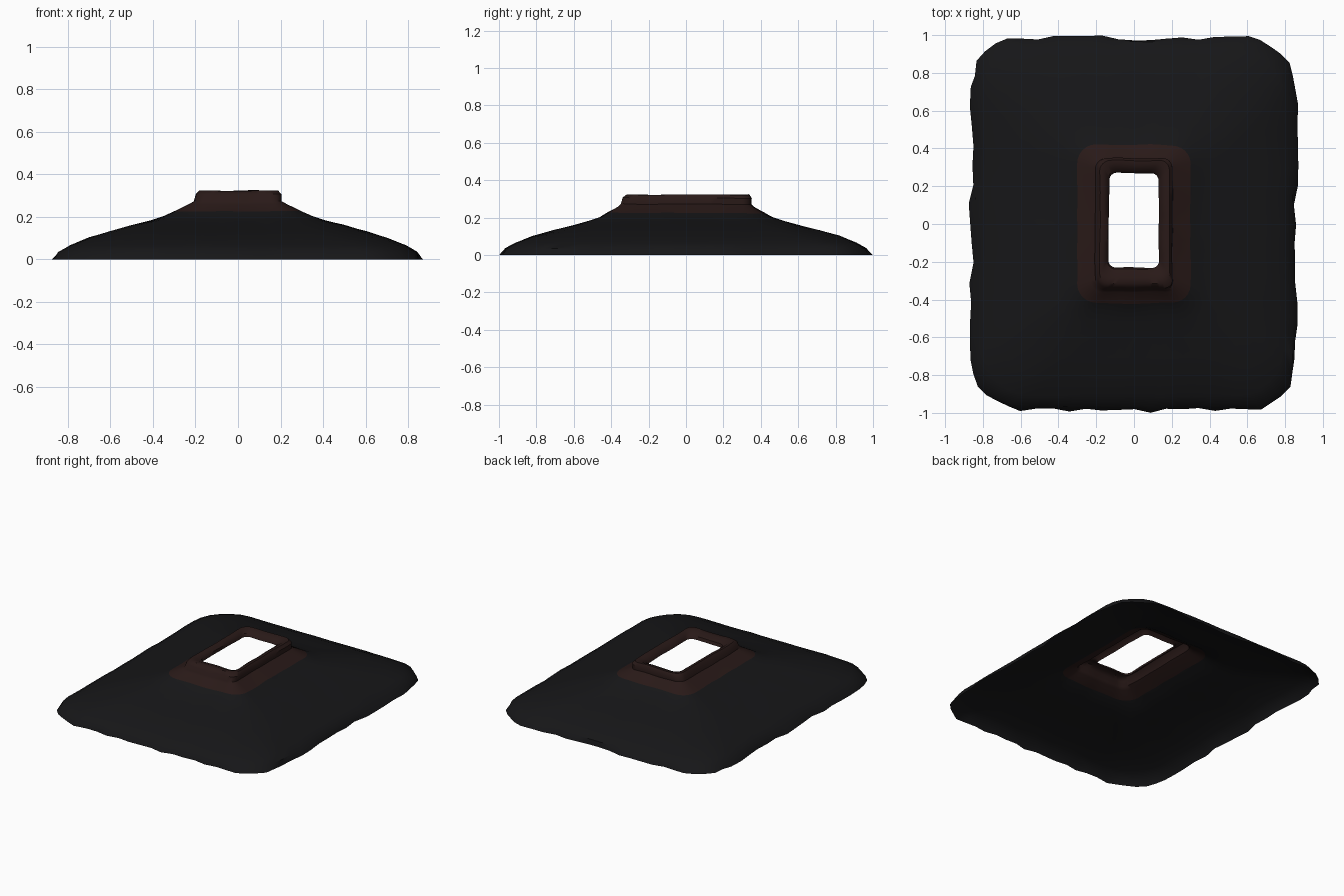
import bpy, bmesh, math, random
from mathutils import Vector, noise

if "Cube" in bpy.data.objects:
    bpy.data.objects.remove(bpy.data.objects["Cube"])

random.seed(4)


def material(name, color):
    m = bpy.data.materials.new(name)
    m.diffuse_color = (*color, 1)
    m.use_nodes = True
    m.node_tree.nodes["Principled BSDF"].inputs["Base Color"].default_value = m.diffuse_color
    return m


def rounded_loop(hx, hy, z, r, cx=0, cy=0, side=14, arc=6):
    """Rounded rectangle with the same point count for every size."""
    arcs = []
    for k, (sx, sy) in enumerate([(1, 1), (-1, 1), (-1, -1), (1, -1)]):
        c = Vector((cx + sx * (hx - r), cy + sy * (hy - r), z))
        a0 = k * math.pi / 2
        arcs.append([c + r * Vector((math.cos(a0 + i / arc * math.pi / 2),
                                     math.sin(a0 + i / arc * math.pi / 2), 0))
                     for i in range(arc + 1)])
    pts = []
    for k in range(4):
        pts += arcs[k]
        a, b = arcs[k][-1], arcs[(k + 1) % 4][0]
        pts += [a.lerp(b, i / side) for i in range(1, side)]
    return pts


def loft(name, sections, mat, ragged=0.0):
    """Open shell through nested loops, with a little hand-made unevenness."""
    bm = bmesh.new()
    rings = []
    for n, sec in enumerate(sections):
        ring = []
        for p in rounded_loop(*sec):
            wob = noise.noise_vector(p * 7) * 0.007
            q = p + Vector((wob.x, wob.y, wob.z * 0.5))
            if n == 0 and ragged:
                out = Vector((p.x, p.y, 0)).normalized()
                q += out * random.uniform(-ragged, ragged)
                q.z = p.z
            q.z = max(q.z, 0)
            ring.append(bm.verts.new(q))
        rings.append(ring)
    for a, b in zip(rings, rings[1:]):
        for i in range(len(a)):
            j = (i + 1) % len(a)
            bm.faces.new((a[i], a[j], b[j], b[i]))
    me = bpy.data.meshes.new(name)
    bm.to_mesh(me)
    bm.free()
    me.materials.append(mat)
    ob = bpy.data.objects.new(name, me)
    bpy.context.collection.objects.link(ob)
    bpy.context.view_layer.objects.active = ob
    ob.select_set(True)
    bpy.ops.object.shade_smooth_by_angle(angle=math.radians(40))
    ob.select_set(False)
    return ob


black = material("charcoal", (0.008, 0.008, 0.009))
brown = material("dark_red_brown", (0.022, 0.010, 0.009))

# Sloping skirt: half x, half y, height, corner radius
skirt = [
    (0.86, 0.985, 0.0, 0.26),
    (0.84, 0.965, 0.035, 0.26),
    (0.79, 0.91, 0.065, 0.25),
    (0.70, 0.82, 0.102, 0.24),
    (0.60, 0.71, 0.132, 0.22),
    (0.50, 0.60, 0.160, 0.20),
    (0.41, 0.52, 0.182, 0.17),
    (0.35, 0.46, 0.202, 0.13),
    (0.30, 0.42, 0.225, 0.10),
]
loft("skirt", skirt, black, ragged=0.015)

# Raised collar with a rim folding into the opening
collar = [
    skirt[-1],
    (0.23, 0.36, 0.258, 0.06),
    (0.205, 0.347, 0.272, 0.05),
    (0.20, 0.343, 0.305, 0.05, 0.005, 0.005),
    (0.185, 0.325, 0.323, 0.05, 0.005, 0.01),
    (0.165, 0.30, 0.322, 0.05, 0.005, 0.015),
    (0.14, 0.26, 0.305, 0.045, 0.003, 0.02),
    (0.132, 0.25, 0.285, 0.04, 0.0, 0.02),
]
loft("collar", collar, brown)
